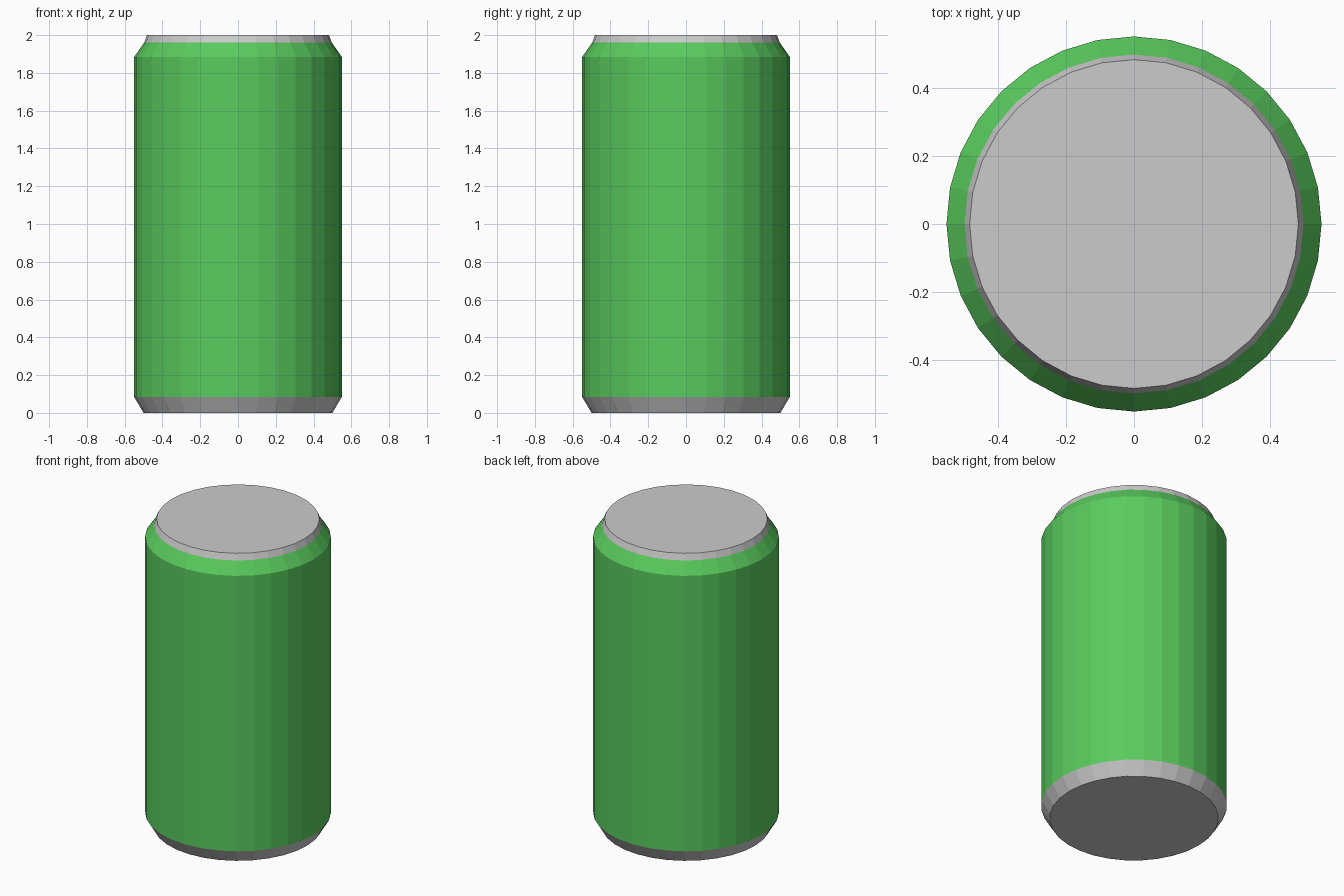
import bpy, bmesh
from math import cos, sin, tau

if "Cube" in bpy.data.objects:
    bpy.data.objects.remove(bpy.data.objects["Cube"])

SIDES = 32


def lathe(name, profile, cap_bottom=False, cap_top=False, color=None):
    """Spin (radius, z) points into a faceted shell with optional end caps."""
    bm = bmesh.new()
    rings = [[bm.verts.new((r * cos(tau * i / SIDES), r * sin(tau * i / SIDES), z))
              for i in range(SIDES)] for r, z in profile]
    for low, high in zip(rings, rings[1:]):
        for i in range(SIDES):
            j = (i + 1) % SIDES
            bm.faces.new((low[i], low[j], high[j], high[i]))
    if cap_bottom:
        bm.faces.new(rings[0][::-1])
    if cap_top:
        bm.faces.new(rings[-1])
    mesh = bpy.data.meshes.new(name)
    bm.to_mesh(mesh)
    bm.free()
    obj = bpy.data.objects.new(name, mesh)
    bpy.context.collection.objects.link(obj)
    if color:
        mat = bpy.data.materials.new(name + "_paint")
        mat.diffuse_color = color
        mat.use_nodes = True
        mat.node_tree.nodes["Principled BSDF"].inputs["Base Color"].default_value = mat.diffuse_color
        mesh.materials.append(mat)
    return obj


# Bare metal base, tapering in to the floor
lathe("can_base", [(0.50, 0), (0.55, 0.085)], cap_bottom=True)
# Green painted wall and shoulder
lathe("can_body", [(0.55, 0.085), (0.55, 1.884), (0.497, 1.96)],
      color=(0.10, 0.60, 0.11, 1))
# Bare metal rim and flat lid
lathe("can_lid", [(0.497, 1.96), (0.482, 2.0)], cap_top=True)
